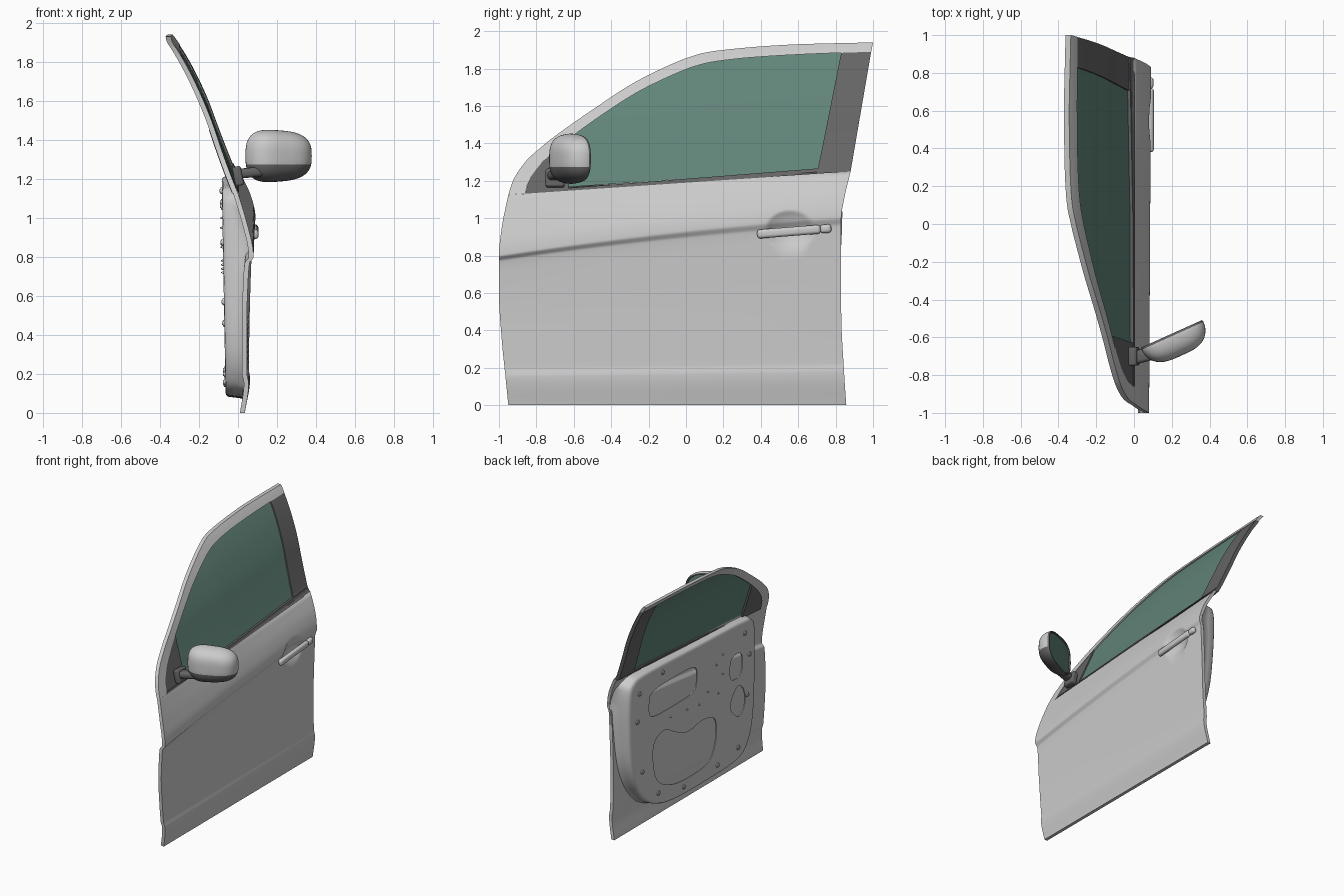
import bpy, bmesh, math
from mathutils import Vector, Matrix

if "Cube" in bpy.data.objects:
    bpy.data.objects.remove(bpy.data.objects["Cube"])


def material(name, col):
    m = bpy.data.materials.new(name)
    m.diffuse_color = (*col, 1)
    m.use_nodes = True
    m.node_tree.nodes["Principled BSDF"].inputs["Base Color"].default_value = m.diffuse_color
    return m


DARK = material("dark_trim", (.13, .13, .13))
GLASS = material("tinted_glass", (.12, .23, .19))


def lerp(a, b, t):
    return a + (b - a) * t


def spline(pts, v):
    """Smooth monotone curve through (key, value) pairs."""
    n = len(pts)
    i = 0
    while i < n - 2 and v > pts[i + 1][0]:
        i += 1
    d = [(pts[j + 1][1] - pts[j][1]) / (pts[j + 1][0] - pts[j][0]) for j in range(n - 1)]

    def slope(j):
        if j == 0 or j == n - 1:
            return d[min(j, n - 2)]
        a, b = d[j - 1], d[j]
        return 0 if a * b <= 0 else 2 * a * b / (a + b)
    w = pts[i + 1][0] - pts[i][0]
    t = min(1, max(0, (v - pts[i][0]) / w))
    return ((2*t**3 - 3*t*t + 1) * pts[i][1] + (t**3 - 2*t*t + t) * w * slope(i)
            + (3*t*t - 2*t**3) * pts[i + 1][1] + (t**3 - t*t) * w * slope(i + 1))


def finish(name, bm, mats=(), angle=35):
    bmesh.ops.recalc_face_normals(bm, faces=bm.faces[:])
    me = bpy.data.meshes.new(name)
    bm.to_mesh(me)
    bm.free()
    for m in mats:
        me.materials.append(m)
    me.shade_smooth()
    me.set_sharp_from_angle(angle=math.radians(angle))
    ob = bpy.data.objects.new(name, me)
    bpy.context.collection.objects.link(ob)
    return ob


# Door surface: rows of (z front, z rear, x front, x rear, bow)
ROWS = [(0, 0, .035, .035, 0), (.15, .175, .055, .062, 0), (.20, .225, .046, .056, 0),
        (.45, .5, .045, .06, 0), (.70, .87, .053, .072, .02), (.77, .96, .06, .076, .02),
        (.80, 1.005, .08, .09, .02), (.84, 1.04, .077, .086, .02),
        (.95, 1.12, .052, .064, .01), (1.125, 1.25, 0, 0, 0)]
LEAN = [(0, 0), (.1, -.04), (.23, -.09), (.35, -.135), (.49, -.2), (.58, -.25), (.67, -.31), (.7, -.335)]


def belt(y):
    return 1.125 + .125 * (y + .95) / 1.83


def row_z(r, s):
    return lerp(r[0], r[1], s) + r[4] * 4 * s * (1 - s)


def surf(y, z):
    if z > belt(y):
        return spline(LEAN, z - belt(y)) - .015 * max(0, y)
    s = min(1, max(0, (y + 1) / 1.84))
    x = spline([(row_z(r, s), lerp(r[2], r[3], s)) for r in ROWS], z)
    r2 = ((y - .555) / .128) ** 2 + ((z - .935) / .106) ** 2   # handle scoop
    return x - .04 * max(0, 1 - r2)


def sheet(name, P, nu, nv, off=0, thick=.025, mat=None):
    """Curved panel following the door surface; P(s, v) gives (y, z)."""
    bm = bmesh.new()
    g = []
    for i in range(nu + 1):
        col = []
        for j in range(nv + 1):
            y, z = P(i / nu, j / nv)
            col.append(bm.verts.new((surf(y, z) + off, y, z)))
        g.append(col)
    for i in range(nu):
        for j in range(nv):
            bm.faces.new((g[i][j], g[i+1][j], g[i+1][j+1], g[i][j+1]))
    ext = bmesh.ops.extrude_face_region(bm, geom=bm.faces[:], use_keep_orig=True)
    bmesh.ops.translate(bm, vec=(-thick, 0, 0),
                        verts=[v for v in ext["geom"] if isinstance(v, bmesh.types.BMVert)])
    return finish(name, bm, [mat] if mat else [])


# Lower outer skin
FRONT = [(0, -.95), (.15, -.965), (.35, -.985), (.6, -1), (.8, -1), (.95, -.985), (1.125, -.95)]
REAR = [(0, .857), (.18, .845), (.5, .83), (1.0, .83), (1.1, .845), (1.25, .88)]


def skin(s, v):
    k = v * (len(ROWS) - 1)
    i = min(int(k), len(ROWS) - 2)
    z = lerp(row_z(ROWS[i], s), row_z(ROWS[i + 1], s), k - i)
    return lerp(spline(FRONT, z), spline(REAR, z), s), z


sheet("outer_skin", skin, 140, 81)

# Window frame between an outer and an inner curve
OUT = [(-.95, 1.125), (-.925, 1.2), (-.86, 1.3), (-.75, 1.4), (-.5, 1.58), (-.25, 1.74),
       (0, 1.855), (.1, 1.885), (.3, 1.91), (.6, 1.93), (1.0, 1.94)]
INN = [(-.86, 1.132), (-.845, 1.19), (-.79, 1.275), (-.68, 1.38), (-.46, 1.545), (-.22, 1.695),
       (.04, 1.81), (.13, 1.833), (.3, 1.855), (.6, 1.875), (.99, 1.89)]


def along(pts, s):
    k = s * (len(pts) - 1)
    return [spline([(i, p[c]) for i, p in enumerate(pts)], k) for c in (0, 1)]


def between(A, B):
    def P(s, v):
        a, b = A(s), B(s)
        return lerp(a[0], b[0], v), lerp(a[1], b[1], v)
    return P


def line(y0, z0, y1, z1):
    return lambda s: (lerp(y0, y1, s), lerp(z0, z1, s))


def inner(y0, y1):
    return lambda s: (lerp(y0, y1, s), spline(INN, lerp(y0, y1, s)))


sheet("window_frame", between(lambda s: along(INN, s), lambda s: along(OUT, s)), 80, 4, 0, .028)
sheet("window_glass", between(line(-.65, 1.165, .71, 1.26), inner(-.61, .84)), 50, 24, -.012, .006, GLASS)
sheet("mirror_corner_trim", between(line(-.86, 1.131, -.63, 1.147), inner(-.86, -.59)), 16, 10, -.003, .03, DARK)
sheet("rear_pillar_trim", between(line(.70, belt(.7), .88, 1.25), inner(.83, .99)), 8, 24, -.003, .03, DARK)
sheet("belt_strip", between(line(-.86, belt(-.86), .88, 1.25),
                            line(-.86, belt(-.86) + .012, .88, 1.28)), 40, 3, .003, .035, DARK)


# Inner panel: closed outlines in (y, z)
def loop(pts, sub=8):
    n, out = len(pts), []
    for i in range(n):
        a, b, c, d = (Vector(pts[(i + k) % n]) for k in (-1, 0, 1, 2))
        for j in range(sub):
            t = j / sub
            out.append(.5 * (2*b + (c - a)*t + (2*a - 5*b + 4*c - d)*t*t + (3*b - a - 3*c + d)*t**3))
    return out


def oval(y, z, a, b, e=2.0, n=32):
    def f(c):
        return math.copysign(abs(c) ** (2 / e), c)
    return [Vector((y + a * f(math.cos(q)), z + b * f(math.sin(q))))
            for q in (2 * math.pi * i / n for i in range(n))]


PANEL = loop([(-.74, 1.0), (-.70, 1.13), (-.55, 1.165), (0, 1.19), (.6, 1.215), (.76, 1.19), (.81, 1.08),
              (.8, .75), (.76, .5), (.66, .3), (.5, .16), (.25, .09), (-.2, .08), (-.55, .1),
              (-.68, .2), (-.74, .45)])
MID = Vector((.04, .64))


def scaled(k):
    return [MID + (p - MID) * k for p in PANEL]


def plate_x(z):
    return -.058 - .018 * z


holes = [oval(.27, .94, .29, .11, 4.5),
         loop([(.5, .5), (.48, .64), (.36, .68), (.22, .61), (.08, .56), (-.1, .58), (-.24, .54),
               (-.27, .40), (-.2, .24), (-.02, .2), (.25, .22), (.44, .32)]),
         oval(-.5, .84, .075, .095, 3),
         loop([(-.44, .53), (-.46, .62), (-.53, .68), (-.6, .62), (-.61, .5), (-.54, .44)])]
cu = bpy.data.curves.new("panel_outline", 'CURVE')
cu.dimensions, cu.fill_mode, cu.extrude = '2D', 'BOTH', .004
for ring in [scaled(.955)] + holes:
    sp = cu.splines.new('POLY')
    sp.points.add(len(ring) - 1)
    for p, q in zip(sp.points, ring):
        p.co = (q.x, q.y, 0, 1)
    sp.use_cyclic_u = True
tmp = bpy.data.objects.new("panel_outline", cu)
bpy.context.collection.objects.link(tmp)
bpy.context.view_layer.update()
bm = bmesh.new()
me = bpy.data.meshes.new_from_object(tmp.evaluated_get(bpy.context.evaluated_depsgraph_get()))
bm.from_mesh(me)
bpy.data.objects.remove(tmp)
for v in bm.verts:
    y, z, d = v.co
    v.co = (plate_x(z) + d, y, z)
finish("inner_panel", bm)

# Rounded side wall joining panel to skin
bm = bmesh.new()
rings = []
for k, f in ((1.03, 0), (1.01, .1), (1.0, .5), (.993, .85), (.978, .97), (.955, 1)):
    rings.append([bm.verts.new((lerp(surf(p.x, p.y) - .018, plate_x(p.y) - .004, f), p.x, p.y))
                  for p in scaled(k)])
for a, b in zip(rings, rings[1:]):
    for i in range(len(a)):
        j = (i + 1) % len(a)
        bm.faces.new((a[i], a[j], b[j], b[i]))
finish("inner_panel_wall", bm, angle=50)

# Bolts and clip studs on the inner panel
bm = bmesh.new()
big = [(.4, 1.14), (.68, 1.08), (.7, .87), (.63, .46), (.43, .22), (.12, .15), (-.29, .16), (-.54, .2),
       (-.64, .57), (-.66, .875), (-.6, 1.06)]
small = [(.3, .76), (.1, .74), (-.05, .72), (-.15, .78), (-.28, .72), (-.25, .95), (-.33, .85), (-.33, 1.0)]
for pts, r in ((big, .02), (small, .007)):
    for y, z in pts:
        for rr, h in ((r, .012), (r * .55, .024)):
            bmesh.ops.create_cone(bm, cap_ends=True, segments=12, radius1=rr, radius2=rr * .85, depth=h,
                                  matrix=Matrix.Translation((plate_x(z) - .004, y, z))
                                  @ Matrix.Rotation(-math.pi / 2, 4, 'Y'))
finish("panel_bolts", bm)


# Rounded boxes: handle, lock cap, mirror mount
def box(name, loc, size, rot=(0, 0, 0), bevel=.01, mat=None):
    bm = bmesh.new()
    bmesh.ops.create_cube(bm, size=1, matrix=Matrix.Diagonal((*size, 1)))
    bmesh.ops.bevel(bm, geom=bm.edges[:], offset=bevel, segments=4, profile=.5, affect='EDGES')
    ob = finish(name, bm, [mat] if mat else [], 60)
    ob.location, ob.rotation_euler = loc, rot
    return ob


box("door_handle", (.088, .55, .928), (.034, .34, .048), (.08, 0, 0), .0165)
box("handle_lock_cap", (.086, .747, .944), (.034, .06, .046), (.08, 0, 0), .0165)
box("mirror_base", (0, -.7, 1.215), (.045, .1, .1), (0, -.2, 0), .012, DARK)
box("mirror_arm", (.055, -.695, 1.232), (.15, .07, .05), (0, -.1, .25), .02, DARK)

# Mirror housing: domed shell with dark lower half and glass behind
U, N, C = Vector((.91, .41, 0)), Vector((.41, -.91, 0)), Vector((.2, -.583, 1.318))
bm = bmesh.new()
shape = oval(0, 0, .18, .132, 3.0, 48)
rings = []
for k, d in [(.9, .012), (.93, 0), (.98, -.002)] + [
        (math.cos(a) ** .6, .01 + .115 * math.sin(a)) for a in (math.radians(8.6 * i) for i in range(11))]:
    rings.append([bm.verts.new(C + U * p.x * k + N * d + Vector((0, 0, p.y * k * (1 - .5 * p.x))))
                  for p in shape])
for a, b in zip(rings, rings[1:]):
    for i in range(48):
        j = (i + 1) % 48
        bm.faces.new((a[i], a[j], b[j], b[i]))
bm.faces.new(rings[-1])
bmesh.ops.bisect_plane(bm, geom=bm.verts[:] + bm.edges[:] + bm.faces[:],
                       plane_co=(0, 0, 1.275), plane_no=(0, 0, 1))
for f in bm.faces:
    c = f.calc_center_median()
    f.material_index = 1 if c.z < 1.275 or (c - C).dot(N) < .008 else 0
glass = bm.faces.new([bm.verts.new(C + U * p.x * .91 + N * .008 + Vector((0, 0, p.y * .91 * (1 - .5 * p.x))))
                      for p in shape])
glass.material_index = 2
finish("mirror_housing", bm, [None, DARK, GLASS])
